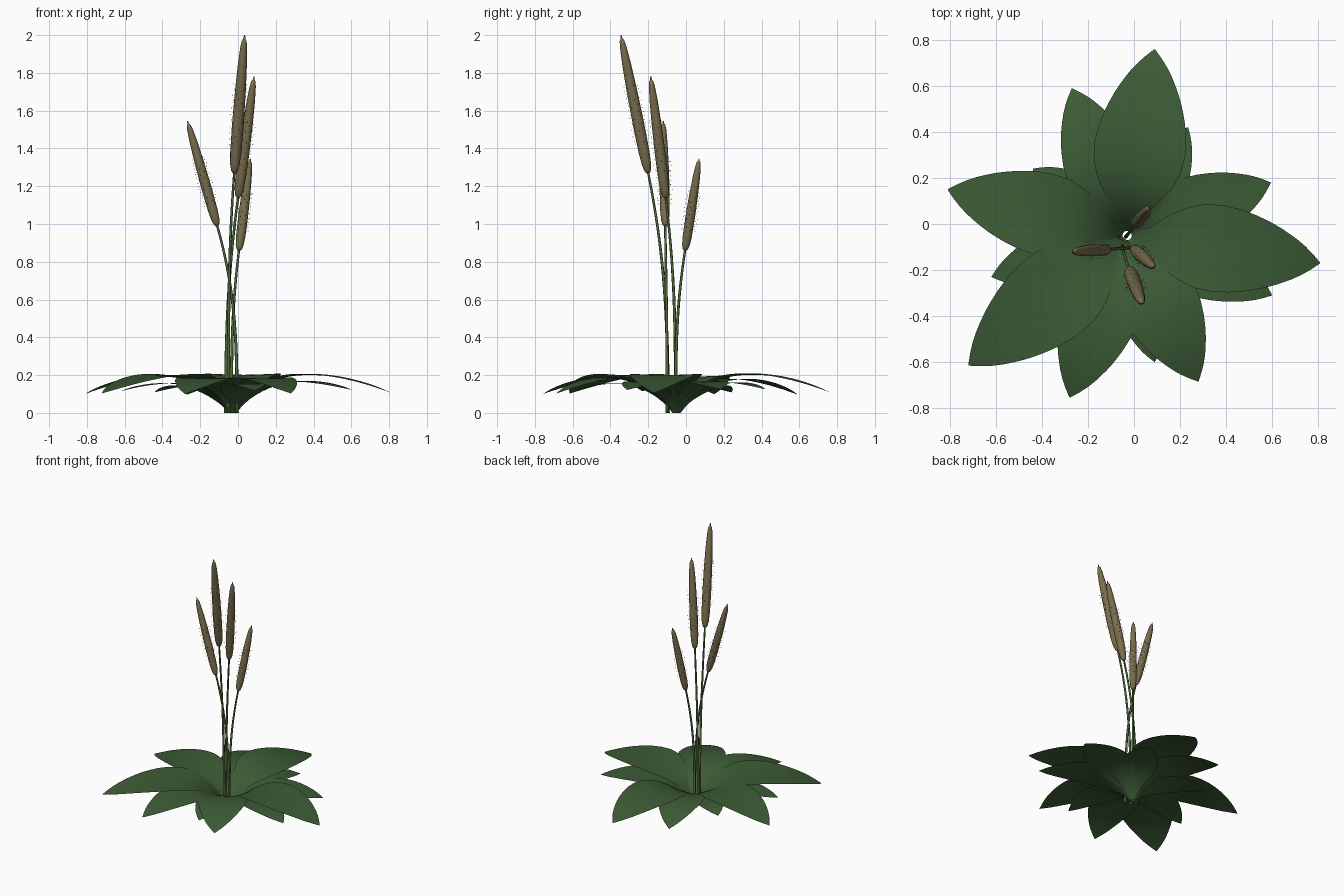
import bpy, math, random
from mathutils import Vector

if "Cube" in bpy.data.objects:
    bpy.data.objects.remove(bpy.data.objects["Cube"])

random.seed(4)


def material(name, rgb):
    m = bpy.data.materials.new(name)
    m.diffuse_color = (*rgb, 1)
    m.use_nodes = True
    m.node_tree.nodes["Principled BSDF"].inputs["Base Color"].default_value = m.diffuse_color
    return m


LEAF = material("leaf green", (0.045, 0.105, 0.036))
STEM = material("stem green", (0.085, 0.15, 0.045))
SPIKE = material("seed olive brown", (0.19, 0.155, 0.075))
PALE = material("pale anther", (0.6, 0.56, 0.42))


def make(name, verts, faces, mat):
    me = bpy.data.meshes.new(name)
    me.from_pydata([tuple(v) for v in verts], [], faces)
    me.materials.append(mat)
    me.shade_smooth()
    ob = bpy.data.objects.new(name, me)
    bpy.context.collection.objects.link(ob)
    return ob


def lerp(table, t):
    for (a, p), (b, q) in zip(table, table[1:]):
        if t <= b:
            return p + (q - p) * (t - a) / (b - a)
    return table[-1][1]


def tube(name, path, radii, sides, mat):
    verts, faces = [], []
    n = len(path)
    for i, (p, r) in enumerate(zip(path, radii)):
        d = (path[min(i + 1, n - 1)] - path[max(i - 1, 0)]).normalized()
        u = d.cross(Vector((0, 1, 0))).normalized()
        v = d.cross(u)
        for k in range(sides):
            a = 2 * math.pi * k / sides
            verts.append(p + (u * math.cos(a) + v * math.sin(a)) * r)
    for i in range(n - 1):
        for k in range(sides):
            a, b = i * sides + k, i * sides + (k + 1) % sides
            faces.append((a, a + sides, b + sides, b))
    faces.append(tuple(range(sides)))
    faces.append(tuple(reversed(range((n - 1) * sides, n * sides))))
    return make(name, verts, faces, mat)


# ---- rosette of broad leaves ----
CENTRE = Vector((-0.03, -0.05, 0))
WIDTH = [(0, .06), (.08, .22), (.15, .5), (.25, .8), (.35, .96), (.45, 1), (.55, .96),
         (.65, .86), (.75, .71), (.85, .5), (.93, .28), (1, .01)]


def leaf(name, tip, half, height, droop):
    d = Vector((tip[0], tip[1], 0)) - CENTRE
    length = d.length
    d.normalize()
    side = Vector((-d.y, d.x, 0))
    rows, cols = 22, 6
    verts, faces = [], []
    for i in range(rows + 1):
        t = i / rows
        r = 0.02 + (length - 0.02) * t
        w = half * lerp(WIDTH, t)
        z = height * (1 - math.exp(-(r - 0.02) / 0.14)) - droop * t ** 3
        for j in range(cols + 1):
            s = 2 * j / cols - 1
            lift = 0.12 * abs(s) ** 1.5 * w * (1 - t) ** 2
            verts.append(CENTRE + d * r + side * (s * w) + Vector((0, 0, z + lift)))
    c = cols + 1
    for i in range(rows):
        for j in range(cols):
            a = i * c + j
            faces.append((a, a + c, a + c + 1, a + 1))
    ob = make(name, verts, faces, LEAF)
    ob.data.flip_normals()


UPPER = [(.09, .76, .2), (.81, -.17, .19), (-.72, -.615, .2), (-.81, .15, .18)]
MIDDLE = [(.28, -.685, .17), (-.28, -.755, .17), (-.27, .59, .16)]
LOWER = [(.235, .42, .13), (.595, .18, .15), (.6, -.31, .14), (.09, -.6, .12),
         (-.62, -.23, .13), (-.44, .24, .12)]
for label, group, h, drop in (("upper", UPPER, .23, .12), ("middle", MIDDLE, .215, .11),
                              ("lower", LOWER, .195, .065)):
    for n, (x, y, w) in enumerate(group):
        leaf(f"{label}_leaf_{n + 1}", (x, y), w, h - .003 * n, drop)

# ---- flower stalks: ground point, spike base, spike tip, spike radius ----
STALKS = [((-.05, -.095, 0), (-.02, -.2, 1.27), (.035, -.345, 2.0), .031),
          ((-.065, -.055, 0), (0, -.108, 1.14), (.085, -.187, 1.78), .029),
          ((-.005, -.1, 0), (-.11, -.11, .99), (-.267, -.12, 1.545), .027),
          ((-.035, -.055, 0), (.005, -.005, .86), (.065, .07, 1.345), .026)]
SPIKE_R = [(0, .3), (.015, .55), (.06, .8), (.15, .95), (.35, 1), (.6, .92), (.8, .76),
           (.92, .56), (.96, .4), (.975, .18), (1, .1)]

for n, (g, b, t, rad) in enumerate(STALKS):
    g, b, t = Vector(g), Vector(b), Vector(t)
    axis = (t - b).normalized()
    # stem leaves the ground upright and bends into the spike direction
    p1 = g + Vector((0, 0, b.z * .4))
    p2 = b - axis * (b.z * .35)
    path = []
    for i in range(19):
        s = i / 18
        path.append(g * (1 - s) ** 3 + p1 * 3 * s * (1 - s) ** 2
                    + p2 * 3 * s * s * (1 - s) + b * s ** 3)
    path.append(b + axis * .02)
    tube(f"stem_{n + 1}", path, [.009 - .003 * i / 19 for i in range(20)], 8, STEM)

    # seed spike
    steps = sorted({k / 30 for k in range(31)} | {q[0] for q in SPIKE_R})
    tube(f"seed_spike_{n + 1}", [b.lerp(t, s) for s in steps],
         [rad * lerp(SPIKE_R, s) for s in steps], 14, SPIKE)

    # ring of tiny anthers around the middle of the spike
    u = axis.cross(Vector((0, 1, 0))).normalized()
    v = axis.cross(u)
    verts, faces = [], []
    for k in range(70):
        s = .2 + .45 * k / 69
        a = k * 2.4 + random.uniform(-.2, .2)
        out = u * math.cos(a) + v * math.sin(a)
        c = b.lerp(t, s) + out * (rad * lerp(SPIKE_R, s) + random.uniform(.007, .014))
        e = .0028
        o = len(verts)
        across = out.cross(axis)
        verts += [c + out * e, c + across * e, c - out * e, c - across * e,
                  c + axis * e, c - axis * e]
        for m in range(4):
            q = (m + 1) % 4
            faces += [(o + q, o + m, o + 4), (o + m, o + q, o + 5)]
    make(f"anthers_{n + 1}", verts, faces, PALE)
